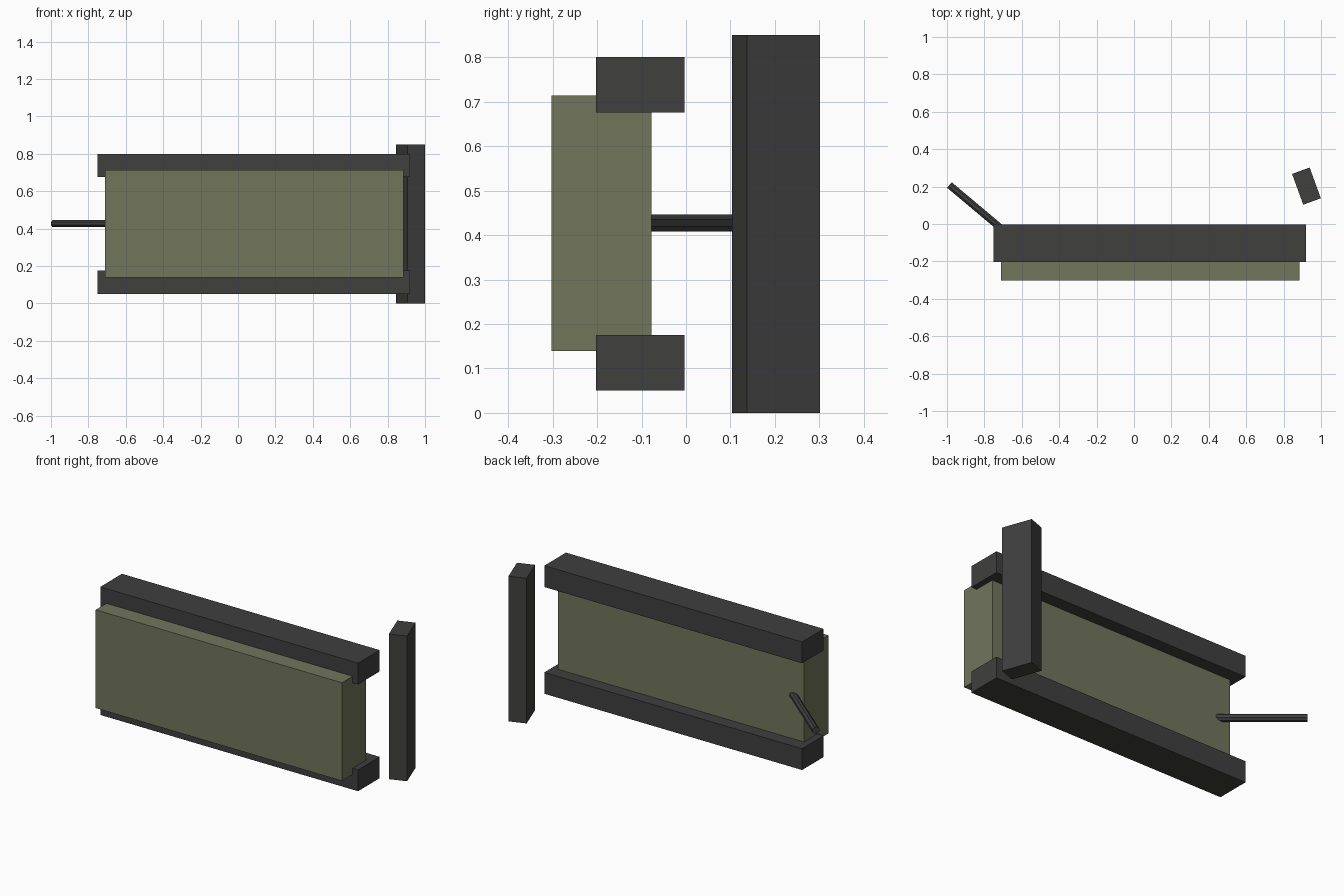
import bpy
from math import radians, cos, sin, pi
from mathutils import Vector

if "Cube" in bpy.data.objects:
    bpy.data.objects.remove(bpy.data.objects["Cube"])


def material(name, color):
    m = bpy.data.materials.new(name)
    m.diffuse_color = (*color, 1)
    m.use_nodes = True
    m.node_tree.nodes["Principled BSDF"].inputs["Base Color"].default_value = m.diffuse_color
    return m


dark = material("dark_metal", (0.05, 0.05, 0.049))
olive = material("olive_paint", (0.165, 0.178, 0.105))


def box(name, center, size, mat, turn=0):
    bpy.ops.mesh.primitive_cube_add(size=1, location=center)
    ob = bpy.context.object
    ob.name = name
    ob.scale = size
    bpy.ops.object.transform_apply(location=False, rotation=False, scale=True)
    ob.rotation_euler.z = radians(turn)
    ob.data.materials.append(mat)
    return ob


# Main panel
box("panel", (0.0875, -0.19, 0.427), (1.595, 0.225, 0.575), olive)

# Upper and lower rails
for name, z in (("lower_rail", 0.113), ("upper_rail", 0.738)):
    box(name, (0.085, -0.103, z), (1.67, 0.2, 0.125), dark)

# Separate upright post, turned about its axis
box("post", (0.922, 0.2025, 0.425), (0.1, 0.175, 0.85), dark, turn=20)

# Slanted eight-sided rod, running from its free tip into the panel
tip = Vector((-0.987, 0.2085, 0.427))
direction = Vector((cos(radians(-40)), sin(radians(-40)), 0))
length = 0.52
bpy.ops.mesh.primitive_cylinder_add(vertices=8, radius=0.0208, depth=length)
rod = bpy.context.object
rod.name = "rod"
rod.rotation_euler.z = pi / 8
bpy.ops.object.transform_apply(location=False, rotation=True, scale=False)
rod.rotation_euler = (0, pi / 2, radians(-40))
rod.location = tip + direction * length / 2
rod.data.materials.append(dark)
